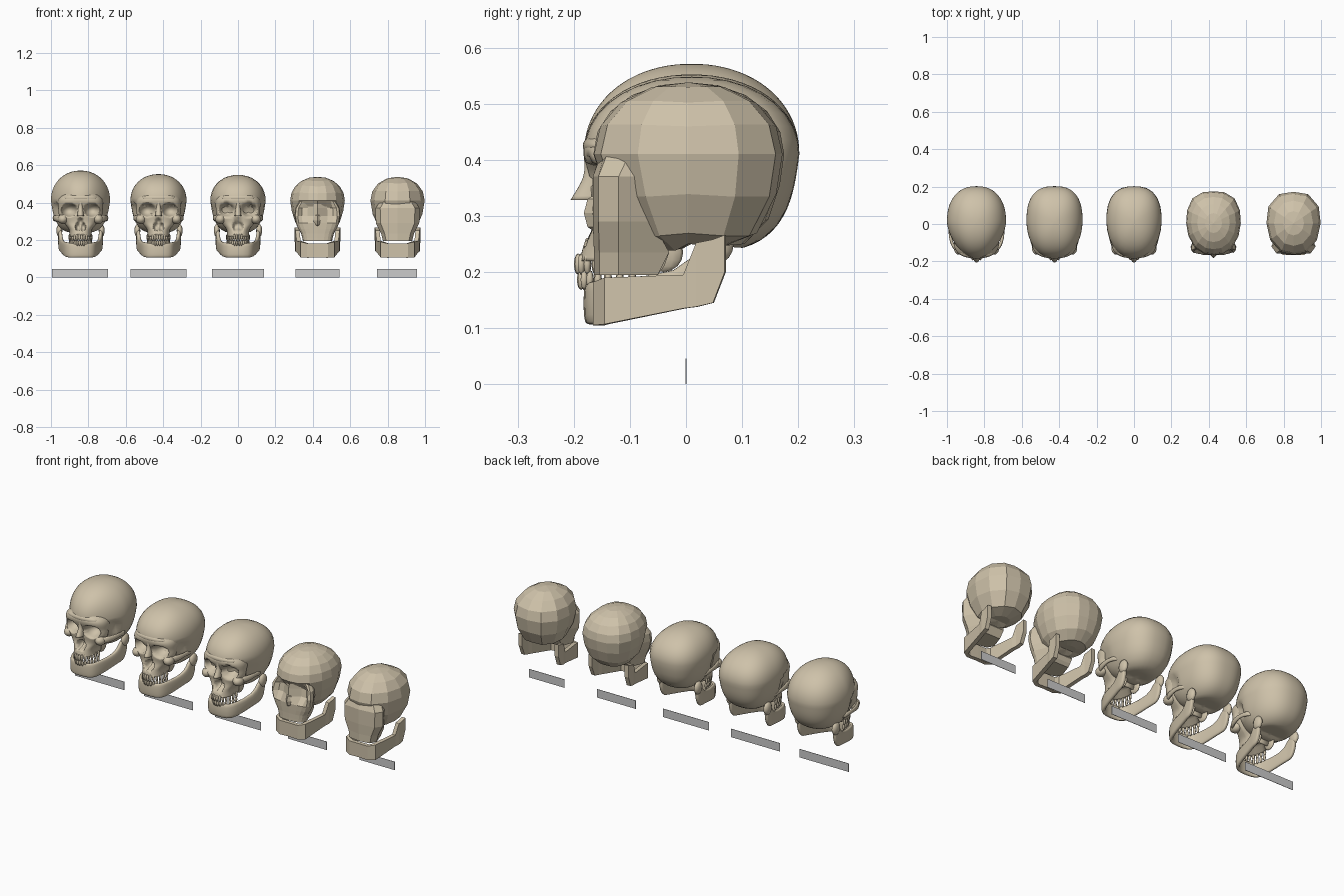
import bpy, bmesh, math
from mathutils import Matrix, Vector

if "Cube" in bpy.data.objects:
    bpy.data.objects.remove(bpy.data.objects["Cube"])

bone = bpy.data.materials.new("bone")
bone.diffuse_color = (0.62, 0.54, 0.40, 1)
bone.use_nodes = True
bone.node_tree.nodes["Principled BSDF"].inputs["Base Color"].default_value = bone.diffuse_color


def spow(v, p):
    return math.copysign(abs(v) ** p, v)


def ball(bm, c, r, u=24, v=16, tilt=0.0):
    m = Matrix.Translation(c) @ Matrix.Rotation(tilt, 4, 'Y') @ Matrix.Diagonal((*r, 1))
    return bmesh.ops.create_uvsphere(bm, u_segments=u, v_segments=v, radius=1, matrix=m)['verts']


def loft(bm, rings):
    vs = [[bm.verts.new(p) for p in r] for r in rings]
    n = len(vs[0])
    for a, b in zip(vs, vs[1:]):
        for i in range(n):
            j = (i + 1) % n
            bm.faces.new((a[i], a[j], b[j], b[i]))
    bm.faces.new(vs[0][::-1])
    bm.faces.new(vs[-1])
    return [v for r in vs for v in r]


# Hollow: push points inside an ellipsoid onto its far side
def dent(verts, c, r, axis=1, sign=1, grow=1.0):
    for v in verts:
        q = [(v.co[k] - c[k]) / (r[k] * grow) for k in range(3)]
        side = sum(q[k] ** 2 for k in range(3) if k != axis)
        if side + q[axis] ** 2 < 1:
            v.co[axis] = c[axis] + sign * r[axis] * grow * math.sqrt(max(0.0, 1 - side))


def make(name, bm, x, smooth=False, mat=bone):
    bmesh.ops.recalc_face_normals(bm, faces=bm.faces[:])
    for f in bm.faces:
        f.smooth = smooth
    me = bpy.data.meshes.new(name)
    bm.to_mesh(me)
    bm.free()
    ob = bpy.data.objects.new(name, me)
    ob.location.x = x
    bpy.context.collection.objects.link(ob)
    if mat:
        me.materials.append(mat)
    return ob


# Braincase: domed above, steep-sided below, narrower in front, flat underneath
def cranium(bm, u, v, w, top, cy, ry, taper, p, tuck):
    verts = ball(bm, (0, 0, 0), (1, 1, 1), u, v)
    for vert in verts:
        d = vert.co.copy()
        q = 2.1 if d.z > 0 else 3.2
        h = (abs(d.x) ** p + abs(d.y) ** p) ** (1 / p)
        x, y, z = d / (h ** q + abs(d.z) ** q) ** (1 / q)
        low, front = max(0, -z), max(0, -y)
        wide = w * (1 - taper * front ** 1.3) * (1 - 0.16 * low)
        if y < 0:
            y *= 1 - tuck * low
        else:
            y *= 1 - 0.12 * low
        floor = .25 + .1 * y if y < 0 else .25 - .015 * y
        zz = 0.41 + z * ((top - 0.41) if z > 0 else 0.175)
        vert.co = (x * wide, cy + y * ry, max(zz, max(floor, .238)))
    return verts


# Smooth in-between rows for the face
def refine(rows, k):
    rows = [Vector(r) for r in rows]
    out = []
    for i in range(len(rows) - 1):
        a, b = rows[i], rows[i + 1]
        ma = (b - rows[max(i - 1, 0)]) * .5
        mb = (rows[min(i + 2, len(rows) - 1)] - a) * .5
        for j in range(k):
            t = j / k
            out.append(a * (2 * t**3 - 3 * t**2 + 1) + ma * (t**3 - 2 * t**2 + t)
                       + b * (3 * t**2 - 2 * t**3) + mb * (t**3 - t**2))
    return out + [rows[-1]]


# Face block: stacked bow-shaped sections (z, half width, front, middle, back)
def face(bm, rows, n, p):
    rings = []
    for z, hw, yf, ym, yb in rows:
        ring = []
        for i in range(n + 1):
            t = math.pi * (i / n - 0.5)
            ring.append((hw * spow(math.sin(t), p), ym + (yf - ym) * max(0, math.cos(t)) ** p, z))
        ring += [(hw * 0.7, yb, z), (-hw * 0.7, yb, z)]
        rings.append(ring)
    return loft(bm, rings)


HI = [(.47, .07, -.150, -.06, 0), (.42, .115, -.182, -.09, 0), (.37, .120, -.172, -.09, 0),
      (.33, .114, -.168, -.10, -.03), (.29, .088, -.166, -.09, -.03),
      (.255, .062, -.180, -.09, -.03), (.22, .058, -.19, -.09, -.04)]
PALATE = [(.221, .046, -.172, -.09, -.05), (.248, .036, -.15, -.09, -.06)]
NOSE = [(.41, .012, -.182, -.165, -.14), (.37, .013, -.183, -.165, -.14), (.328, .018, -.206, -.17, -.14)]
LO = [(.455, .06, -.135, -.08, 0), (.37, .118, -.166, -.12, -.03), (.29, .116, -.166, -.12, -.06),
      (.235, .088, -.164, -.12, -.03), (.195, .078, -.164, -.12, -.05)]
JAW = [(0, -.185, .107, .182), (.055, -.178, .105, .182), (.09, -.145, .107, .190), (.112, -.005, .135, .195),
       (.118, .018, .138, .252), (.12, .048, .145, .258), (.122, .069, .20, .266)]


# Lower jaw: U-shaped strip with rising rear branches
def jaw(name, x, yf, hi):
    half = [(a, max(b, yf), c, d) for a, b, c, d in JAW]
    path = [(-a, b, c, d) for a, b, c, d in half[:0:-1]] + half
    rings = []
    e = 0.01
    for i, (a, b, lo, up) in enumerate(path):
        q, r = path[max(i - 1, 0)], path[min(i + 1, len(path) - 1)]
        t = Vector((r[0] - q[0], r[1] - q[1])).normalized()
        nx, ny, th = -t.y, t.x, 0.022
        if hi:
            sec = [(0, lo + e), (0, up - e), (.25, up), (.75, up),
                   (1, up - e), (1, lo + e), (.75, lo), (.25, lo)]
        else:
            sec = [(0, lo), (0, up), (1, up), (1, lo)]
        rings.append([(a + nx * th * s, b + ny * th * s, z) for s, z in sec])
    bm = bmesh.new()
    loft(bm, rings)
    ob = make(name, bm, x, hi > 0)
    if hi:
        m = ob.modifiers.new("round", 'SUBSURF')
        m.levels = m.render_levels = hi


# Two curved rows of teeth
def teeth(name, x, u, v):
    bm = bmesh.new()
    for z, h, k in ((.214, .019, 1.0), (.186, .018, .95)):
        for i in range(14):
            t = math.radians(-84 + 168 * i / 13)
            c = (.058 * k * math.sin(t), -.085 - .108 * k * math.cos(t), z)
            ball(bm, c, (.0072, .0075, h), u, v)
    make(name, bm, x, True)


# Cheek arches from cheekbone to ear
def arches(name, x, k):
    bm = bmesh.new()
    for s in (-1, 1):
        rings = []
        for px, py, pz, r in refine(((.095, -.150, .312, .012), (.120, -.125, .316, .018), (.136, -.085, .317, .016),
                                     (.143, -.04, .318, .012), (.138, .01, .312, .013), (.12, .03, .31, .01)), 3):
            rings.append([(s * k * px + .5 * r * math.cos(a), py, pz + r * math.sin(a))
                          for a in (i * math.pi / 4 for i in range(8))])
        loft(bm, rings)
    make(name, bm, x, True)


# Detailed skull: braincase, face and bone bumps with hollowed sockets
def detailed_skull(i, x, w, top, taper, arch, seg, cols, steps, hi):
    bm = bmesh.new()
    case = cranium(bm, seg, seg * 2 // 3, w, top, .01, .192, taper, 2.3 if i == 1 else 2.6, .42)
    front = face(bm, refine(HI, steps) + [Vector(r) for r in PALATE], cols, .75)
    for s in (-1, 1):
        dent(case + front, (s * .135, -.075, .345), (.024, .05, .06), 0, -s)
    bumps = ball(bm, (0, -.150, .425), (.09, .034, .022), 40, 24)
    for s in (-1, 1):
        bumps += ball(bm, (s * .094, -.130, .312), (.027, .034, .026), 24, 16, s * .5)
        ball(bm, (s * .113, .055, .25), (.016, .03, .035), 12, 8)
        ball(bm, (s * .04, -.04, .235), (.010, .035, .035), 12, 8)
    for verts, g in ((case, 1.05), (front + bumps, 1.0)):
        for s in (-1, 1):
            dent(verts, (s * .062, -.175, .360), (.044, .075, .037), grow=g)
            dent(verts, (s * .013, -.18, .272), (.015, .06, .024), grow=g)
        dent(verts, (0, -.18, .295), (.016, .055, .026), grow=g)
    face(bm, refine(NOSE, 4), 12, .9)
    make(f"skull_{i}", bm, x, True)
    arches(f"cheek_arches_{i}", x, arch)
    jaw(f"lower_jaw_{i}", x, -.19, hi)
    teeth(f"teeth_{i}", x, 8 if i < 3 else 5, 6 if i < 3 else 4)


detailed_skull(1, -.842, .158, .571, .28, 1.0, 64, 72, 9, 2)
detailed_skull(2, -.425, .150, .552, .16, .9, 48, 56, 7, 2)
detailed_skull(3, 0, .148, .548, .16, .9, 28, 36, 4, 1)

# Simplified skull with angular sockets and a wedge nose
bm = bmesh.new()
case = cranium(bm, 16, 10, .146, .538, .005, .17, .16, 2.7, .32)
front = face(bm, refine(LO, 2), 10, .7)
for verts, g in ((case, 1.3), (front, 1.0)):
    for s in (-1, 1):
        dent(verts, (s * .070, -.165, .352), (.046, .05, .036), grow=g)
ball(bm, (0, -.16, .305), (.022, .022, .035), 4, 4)
make("skull_4", bm, .425)
jaw("lower_jaw_4", .425, -.166, 0)

# Simplest skull: plain block face
bm = bmesh.new()
cranium(bm, 12, 8, .145, .538, .004, .168, .16, 2.7, .32)
face(bm, LO, 4, .7)
make("skull_5", bm, .853)
jaw("lower_jaw_5", .853, -.166, 0)

# Thin blank label plates under each skull
for i, (x, w) in enumerate(((-.845, .30), (-.425, .30), (0, .28), (.425, .235), (.85, .215)), 1):
    bm = bmesh.new()
    bmesh.ops.create_cube(bm, size=1, matrix=Matrix.Translation((0, 0, .023)) @ Matrix.Diagonal((w, .002, .046, 1)))
    make(f"label_plate_{i}", bm, x, mat=None)
